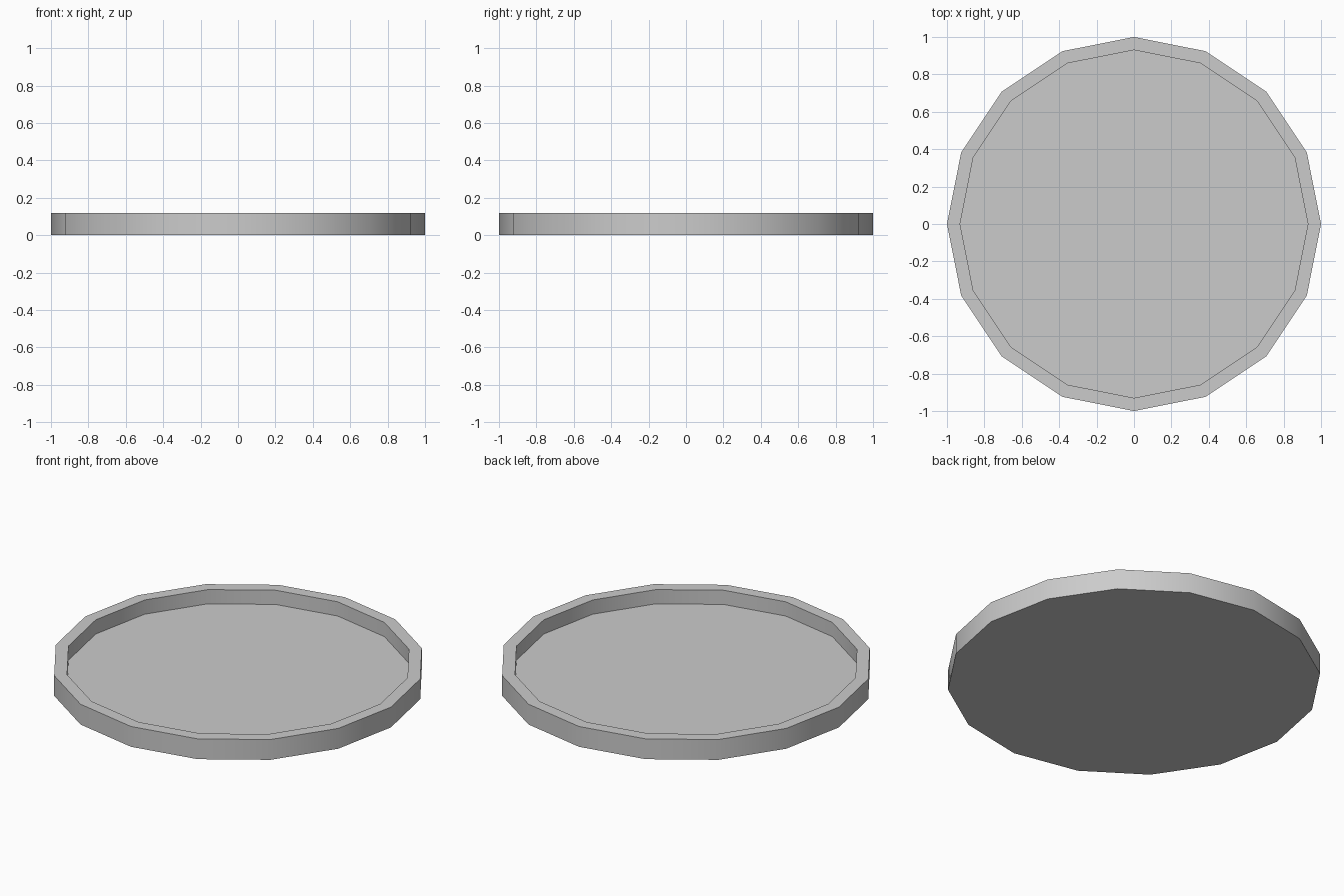
import bpy, bmesh, math

if "Cube" in bpy.data.objects:
    bpy.data.objects.remove(bpy.data.objects["Cube"])

SIDES = 16
# Profile from underside edge, up over the rim and down to the floor: (radius, z)
PROFILE = [(1.0, 0.0), (1.0, 0.12), (0.93, 0.12), (0.93, 0.036)]

bm = bmesh.new()


def ring(radius, z):
    angles = [2 * math.pi * i / SIDES for i in range(SIDES)]
    return [bm.verts.new((radius * math.cos(a), radius * math.sin(a), z)) for a in angles]


rings = [ring(r, z) for r, z in PROFILE]

# Outer wall, rim top and inner wall
for lower, upper in zip(rings, rings[1:]):
    for i in range(SIDES):
        j = (i + 1) % SIDES
        bm.faces.new((lower[i], lower[j], upper[j], upper[i]))

# Underside and recessed floor
bm.faces.new(rings[0][::-1])
bm.faces.new(rings[-1])
bmesh.ops.recalc_face_normals(bm, faces=bm.faces[:])

mesh = bpy.data.meshes.new("round_tray")
bm.to_mesh(mesh)
bm.free()
tray = bpy.data.objects.new("round_tray", mesh)
bpy.context.collection.objects.link(tray)

# Smooth walls, crisp rim edges
bpy.context.view_layer.objects.active = tray
tray.select_set(True)
bpy.ops.object.shade_smooth_by_angle(angle=math.radians(30))
